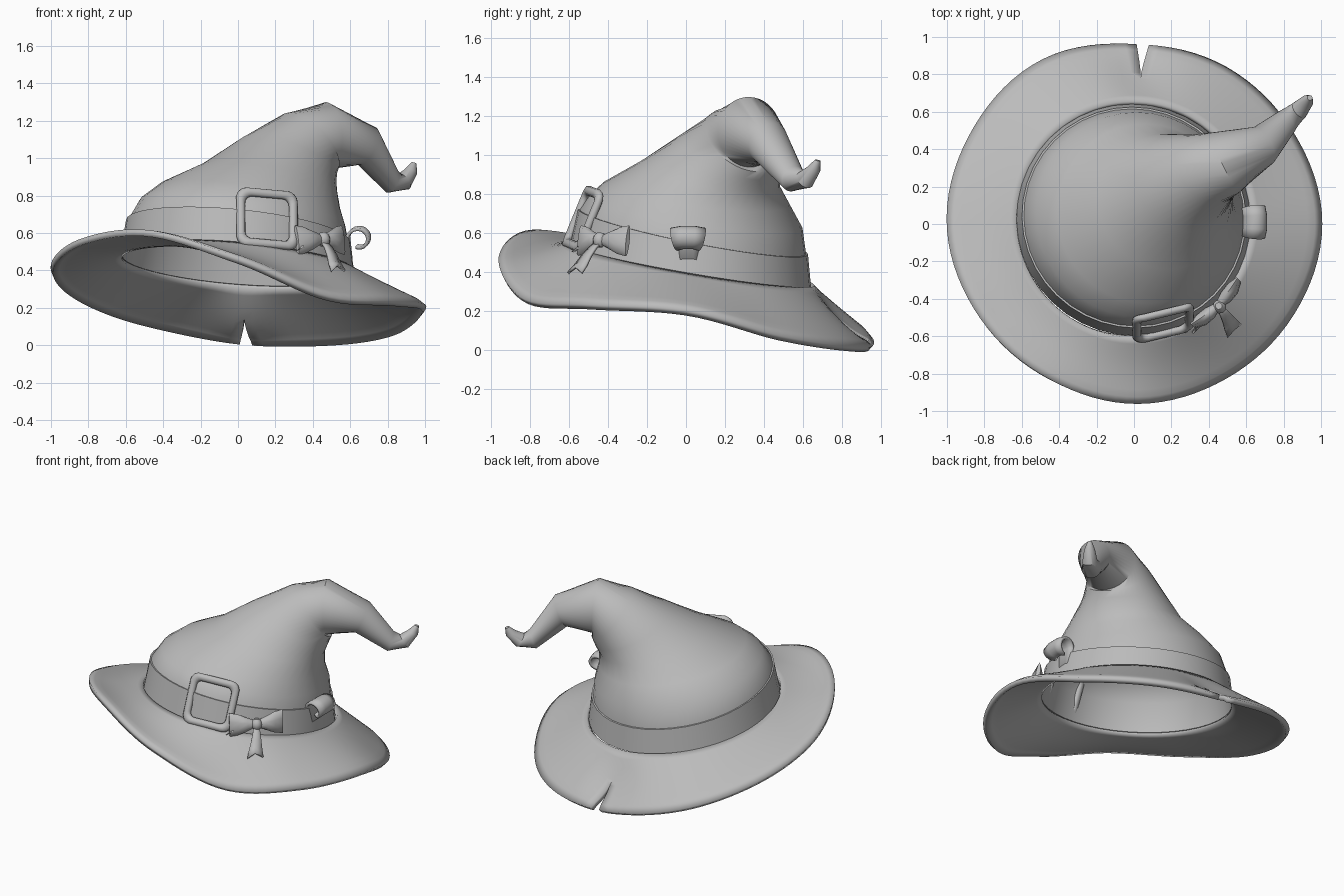
import bpy, bmesh, math
from mathutils import Vector

if "Cube" in bpy.data.objects:
    bpy.data.objects.remove(bpy.data.objects["Cube"])

FELT = bpy.data.materials.new("grey_felt")
FELT.diffuse_color = (0.5, 0.5, 0.5, 1)
FELT.use_nodes = True
FELT.node_tree.nodes["Principled BSDF"].inputs["Base Color"].default_value = FELT.diffuse_color


def make(name, verts, faces, angle=40, solid=0.0, offset=0.0, merge=0.0005):
    bm = bmesh.new()
    vs = [bm.verts.new(v) for v in verts]
    for f in faces:
        bm.faces.new([vs[i] for i in f])
    bmesh.ops.remove_doubles(bm, verts=bm.verts, dist=merge)
    me = bpy.data.meshes.new(name)
    bm.to_mesh(me)
    bm.free()
    ob = bpy.data.objects.new(name, me)
    bpy.context.collection.objects.link(ob)
    me.materials.append(FELT)
    if solid:
        m = ob.modifiers.new("thickness", 'SOLIDIFY')
        m.thickness, m.offset = solid, offset
    bpy.context.view_layer.objects.active = ob
    ob.select_set(True)
    bpy.ops.object.shade_smooth_by_angle(angle=math.radians(angle))
    ob.select_set(False)
    return ob


def grid(rows, cols, closed=False):
    n = cols if closed else cols - 1
    return [(i * cols + j, i * cols + (j + 1) % cols,
             (i + 1) * cols + (j + 1) % cols, (i + 1) * cols + j)
            for i in range(rows - 1) for j in range(n)]


def ring(c, r, n, seg=40):
    n = Vector(n).normalized()
    u = Vector((0, 1, 0)).cross(n).normalized()
    v = n.cross(u)
    return [Vector(c) + r * (math.cos(a) * u + math.sin(a) * v)
            for a in (2 * math.pi * k / seg for k in range(seg))]


def loft(name, rings, cap=False, seg=40, **kw):
    verts = [p for r in rings for p in ring(*r, seg)]
    faces = grid(len(rings), seg, True)
    if cap:
        faces.append(tuple(range(len(verts) - seg, len(verts))))
    return make(name, verts, faces, **kw)


# Crown: rings following the drooping axis, down to the upturned tip
BASE = ((-0.003, 0.022, 0.43), 0.618, (0.08, 0.17, 1))
TOP = ((0.0, 0.035, 0.61), 0.592, (0.1, 0.2, 1))
loft("crown", [
    BASE, TOP,
    ((0.025, 0.05, 0.71), 0.553, (0.13, 0.15, 1)),
    ((0.067, 0.055, 0.80), 0.483, (0.14, 0.12, 1)),
    ((0.168, 0.12, 0.90), 0.366, (0.18, 0.17, 1)),
    ((0.27, 0.22, 1.00), 0.275, (0.38, 0.35, 1)),
    ((0.38, 0.29, 1.08), 0.21, (0.7, 0.5, 0.7)),
    ((0.48, 0.325, 1.12), 0.18, (0.88, 0.42, 0.05)),
    ((0.69, 0.42, 1.065), 0.11, (0.8, 0.42, -0.4)),
    ((0.82, 0.55, 0.88), 0.068, (0.75, 0.5, -0.3)),
    ((0.885, 0.61, 0.875), 0.05, (0.6, 0.5, 0.5)),
    ((0.925, 0.655, 0.93), 0.035, (0.3, 0.3, 0.9)),
    ((0.94, 0.675, 0.975), 0.014, (0.2, 0.2, 0.95))], cap=True)

# Hat band hugging the foot of the crown
loft("hat_band", [BASE, (BASE[0], 0.628, BASE[2]), (TOP[0], 0.602, TOP[2]), TOP], angle=30)

# Brim: radius and height of the rim every 30 degrees, counter-clockwise from the right
RIM_R = [1.0, 0.975, 0.965, 0.955, 1.0, 0.995, 1.0, 0.97, 0.95, 0.96, 0.955, 0.975]
RIM_Z = [0.205, 0.075, 0.02, 0.03, 0.125, 0.26, 0.42, 0.565, 0.61, 0.465, 0.265, 0.235]


def around(table, deg):
    k = deg / 30.0
    i, f = int(math.floor(k)), k - math.floor(k)
    a, b, c, d = (table[(i + o) % 12] for o in (-1, 0, 1, 2))
    return b + 0.5 * f * (c - a + f * (2 * a - 5 * b + 4 * c - d + f * (3 * (b - c) + d - a)))


ROWS, COLS = 11, 97
brim = []
for i in range(ROWS):
    t = i / (ROWS - 1)
    half = 2.0 * max(0, (t - 0.45) / 0.55)          # notch at the back
    for j in range(COLS):
        deg = 87.3 + half + (360 - 2 * half) * j / (COLS - 1)
        a = math.radians(deg)
        ca, sa = math.cos(a), math.sin(a)
        zi = BASE[0][2] - 0.628 * (BASE[2][0] * ca + BASE[2][1] * sa)
        inner = Vector((BASE[0][0] + 0.622 * ca, BASE[0][1] + 0.622 * sa, zi))
        R = around(RIM_R, deg) - 0.004
        outer = Vector((R * ca, R * sa, around(RIM_Z, deg)))
        p = inner.lerp(outer, t)
        curl = max(0, -math.cos(a - math.radians(50)))
        p.z -= 0.025 * curl * math.sin(math.pi * t) + (0.012 if i == ROWS - 1 else 0)
        away = min(deg - 87.3, 447.3 - deg)         # sag beside the notch
        p.z -= 0.05 * math.exp(-(away / 11) ** 2) * math.sin(math.pi * t)
        brim.append(p)
make("brim", brim, grid(ROWS, COLS), solid=0.035, angle=60)


def frame_at(origin, out, up=(0, 0, 1)):
    """Local axes on the band: side, up, outward."""
    o = Vector(out).normalized()
    s = Vector(up).cross(o).normalized()
    u = o.cross(s)
    return lambda x, y, z: Vector(origin) + x * s + y * u + z * o


# Buckle: rounded rectangular frame swept with a flat oval section
at = frame_at((0.16, -0.54, 0.68), (0.24, -0.87, 0.36), (0.09, 0, 1))
path = []
for cx, cy, start in ((1, 1, 0), (-1, 1, 90), (-1, -1, 180), (1, -1, 270)):
    for k in range(5):
        a = math.radians(start + k * 22.5)
        path.append((cx * 0.10 + 0.045 * math.cos(a), cy * 0.10 + 0.045 * math.sin(a)))
buckle = []
for x, y in path:
    d = Vector((x, y)).normalized()
    for k in range(8):
        a = k * math.pi / 4
        buckle.append(at(x + d.x * 0.03 * math.cos(a), y + d.y * 0.03 * math.cos(a),
                         0.022 * math.sin(a) - 0.8 * x * x))
n = len(path)
make("buckle", buckle, [(i * 8 + j, (i + 1) % n * 8 + j, (i + 1) % n * 8 + (j + 1) % 8,
                         i * 8 + (j + 1) % 8) for i in range(n) for j in range(8)], angle=60)


# Bow: two flaring loops, a knot and hanging tails
at = frame_at((0.45, -0.435, 0.565), (0.7, -0.7, 0.15))
for side, name in ((-1, "bow_loop_left"), (1, "bow_loop_right")):
    sections = ((0.01, 0.025, 0.022), (0.06, 0.045, 0.036), (0.12, 0.07, 0.036), (0.175, 0.08, 0.014))
    v = [at(side * x, h * math.cos(k * math.pi / 5), d * math.sin(k * math.pi / 5) - 0.6 * x * x)
         for x, h, d in sections for k in range(10)]
    make(name, v, grid(4, 10, True) + [tuple(range(30, 40))], angle=50)
knot = [at(0.036 * math.cos(b) * math.cos(a), 0.042 * math.sin(b), 0.01 + 0.038 * math.cos(b) * math.sin(a))
        for b in (math.radians(-90 + 30 * i) for i in range(7))
        for a in (math.radians(36 * k) for k in range(10))]
faces = grid(7, 10, True)[10:-10]
make("bow_knot", knot, faces + [tuple(range(10, 20)), tuple(range(50, 60))], merge=0.00001)
for name, drift, drop, out in (("bow_tail_front", -0.035, 0.19, 0.14), ("bow_tail_left", -0.15, 0.06, 0.01)):
    v = []
    for i in range(5):
        t = i / 4
        for w in (-1, 0, 1):
            notch = 0.03 * t ** 4 if w == 0 else 0
            v.append(at(drift * t + w * (0.016 + 0.035 * t), -drop * t + notch,
                        out * t + 0.012 * math.sin(5 * t)))
    make(name, v, grid(5, 3), solid=0.014)

# Curled leaf on the right side of the band
leaf = []
for i in range(17):
    t = i / 16
    a = math.radians(190 - 300 * t)
    r = 0.064 - 0.022 * t
    w = 0.045 + 0.045 * math.sin(math.pi * min(1, 0.15 + 0.85 * t))
    base = Vector((0.655 + r * math.cos(a), 0, 0.575 + r * math.sin(a)))
    if i == 0:
        base = Vector((0.605, 0, 0.47))
    for k in (-1, -0.4, 0.4, 1):
        leaf.append(base + Vector((-0.012 * k * k, 0.01 + k * w, -0.012 * k * k)))
make("curled_leaf", leaf, grid(17, 4), solid=0.018, angle=60)
